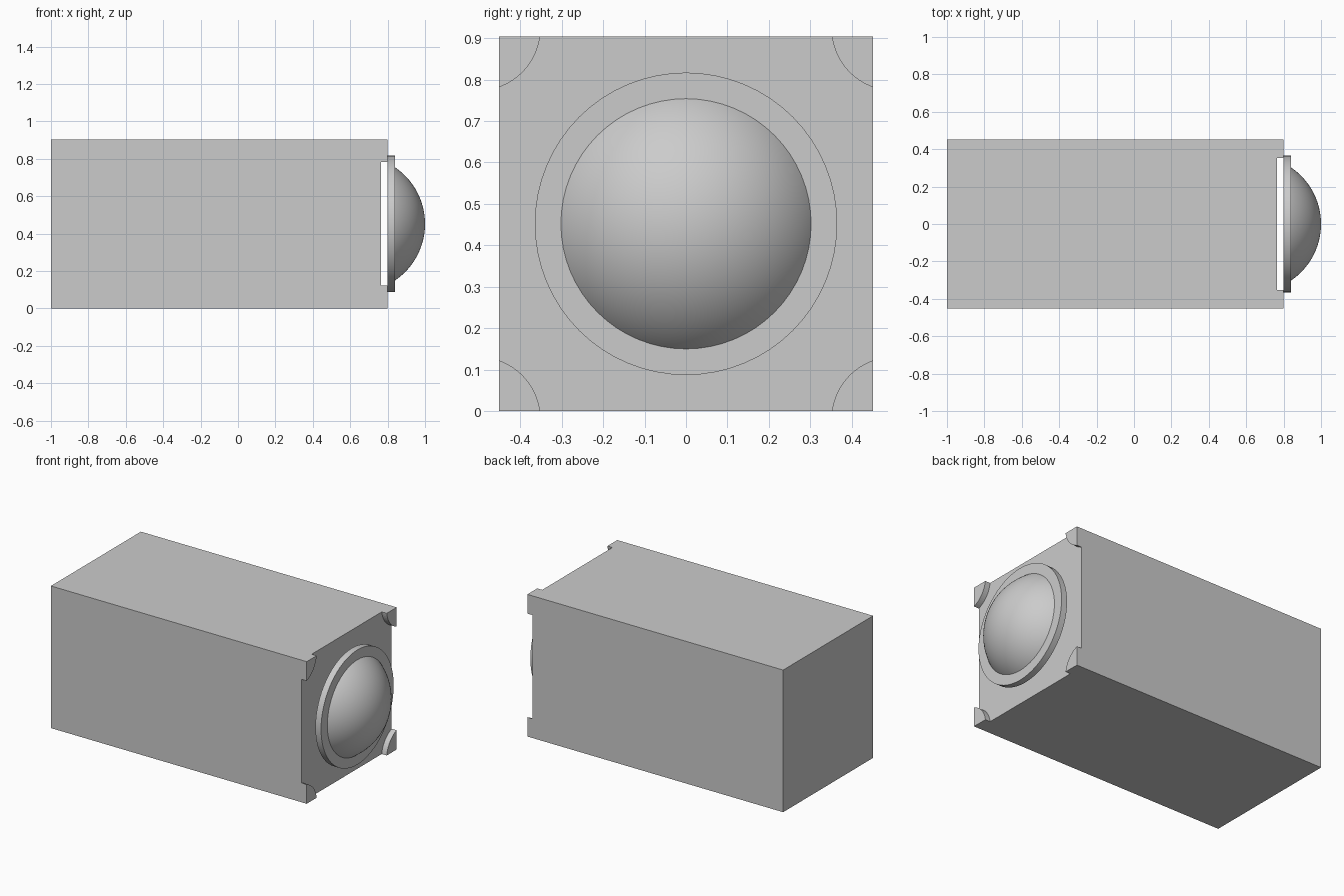
import bpy
import bmesh
from math import sin, cos, pi, sqrt
from mathutils import Matrix

if "Cube" in bpy.data.objects:
    bpy.data.objects.remove(bpy.data.objects["Cube"], do_unlink=True)

HALF = 0.452          # half width of the square case
FACE, FLOOR = 0.80, 0.765
RIM_END, TIP = 0.84, 1.0

grey = bpy.data.materials.new("plain grey")
grey.use_nodes = True
colour = (0.6, 0.6, 0.6, 1)
grey.diffuse_color = colour
grey.node_tree.nodes["Principled BSDF"].inputs["Base Color"].default_value = colour


def finish(name, bm):
    bmesh.ops.recalc_face_normals(bm, faces=bm.faces)
    mesh = bpy.data.meshes.new(name)
    bm.to_mesh(mesh)
    bm.free()
    mesh.materials.append(grey)
    obj = bpy.data.objects.new(name, mesh)
    bpy.context.collection.objects.link(obj)
    return obj


def select_only(obj):
    bpy.ops.object.select_all(action="DESELECT")
    obj.select_set(True)
    bpy.context.view_layer.objects.active = obj


def prism(name, profile, x0, x1):
    """Extrude a y-z profile along x."""
    bm = bmesh.new()
    face = bm.faces.new([bm.verts.new((x0, y, z)) for y, z in profile])
    new = bmesh.ops.extrude_face_region(bm, geom=[face])["geom"]
    verts = [v for v in new if isinstance(v, bmesh.types.BMVert)]
    bmesh.ops.translate(bm, verts=verts, vec=(x1 - x0, 0, 0))
    return finish(name, bm)


def smooth(obj):
    select_only(obj)
    bpy.ops.object.shade_smooth_by_angle(angle=pi / 6)


# Case: a long square box
square = [(-HALF, 0), (HALF, 0), (HALF, 2 * HALF), (-HALF, 2 * HALF)]
case = prism("case", square, -1, FACE)

# Recess in the end face, leaving a rounded foot in each corner
cy, cz, r, steps = HALF + 0.05, HALF + 0.02, 0.151, 16
arc = [(cy + r * cos(a), cz + r * sin(a))
       for a in (pi + i * pi / 2 / steps for i in range(steps + 1))]
outline = []
for sy, sz in ((1, 1), (1, -1), (-1, -1), (-1, 1)):
    corner = [(y * sy, z * sz + HALF) for y, z in arc]
    outline += corner if sy * sz > 0 else corner[::-1]
cutter = prism("recess_cutter", outline, FLOOR, FACE + 0.1)
cutter.hide_render = True
cut = case.modifiers.new("recess", "BOOLEAN")
cut.operation = "DIFFERENCE"
cut.solver = "EXACT"
cut.object = cutter
select_only(case)
bpy.ops.object.modifier_apply(modifier=cut.name)
bpy.data.objects.remove(cutter, do_unlink=True)

# Rim: a thin disc standing just clear of the recess floor
rim_radius = 0.365
circle = [(rim_radius * cos(a), HALF + rim_radius * sin(a))
          for a in (2 * pi * i / 64 for i in range(64))]
smooth(prism("lens_rim", circle, FACE, RIM_END))

# Lens: a spherical cap swept round the x axis
base, height = 0.302, TIP - RIM_END
radius = (base ** 2 + height ** 2) / (2 * height)
bm = bmesh.new()
rows = 16
points = []
for i in range(rows + 1):
    rho = base * sin(pi / 2 * i / rows)
    points.append(bm.verts.new((TIP - radius + sqrt(radius ** 2 - rho ** 2), 0, rho)))
edges = [bm.edges.new(pair) for pair in zip(points, points[1:])]
bmesh.ops.spin(bm, geom=points + edges, cent=(0, 0, 0), axis=(1, 0, 0),
               angle=2 * pi, steps=64, use_duplicate=False)
bmesh.ops.remove_doubles(bm, verts=bm.verts, dist=0.0001)
bmesh.ops.transform(bm, matrix=Matrix.Translation((0, 0, HALF)), verts=bm.verts)
smooth(finish("lens_dome", bm))
